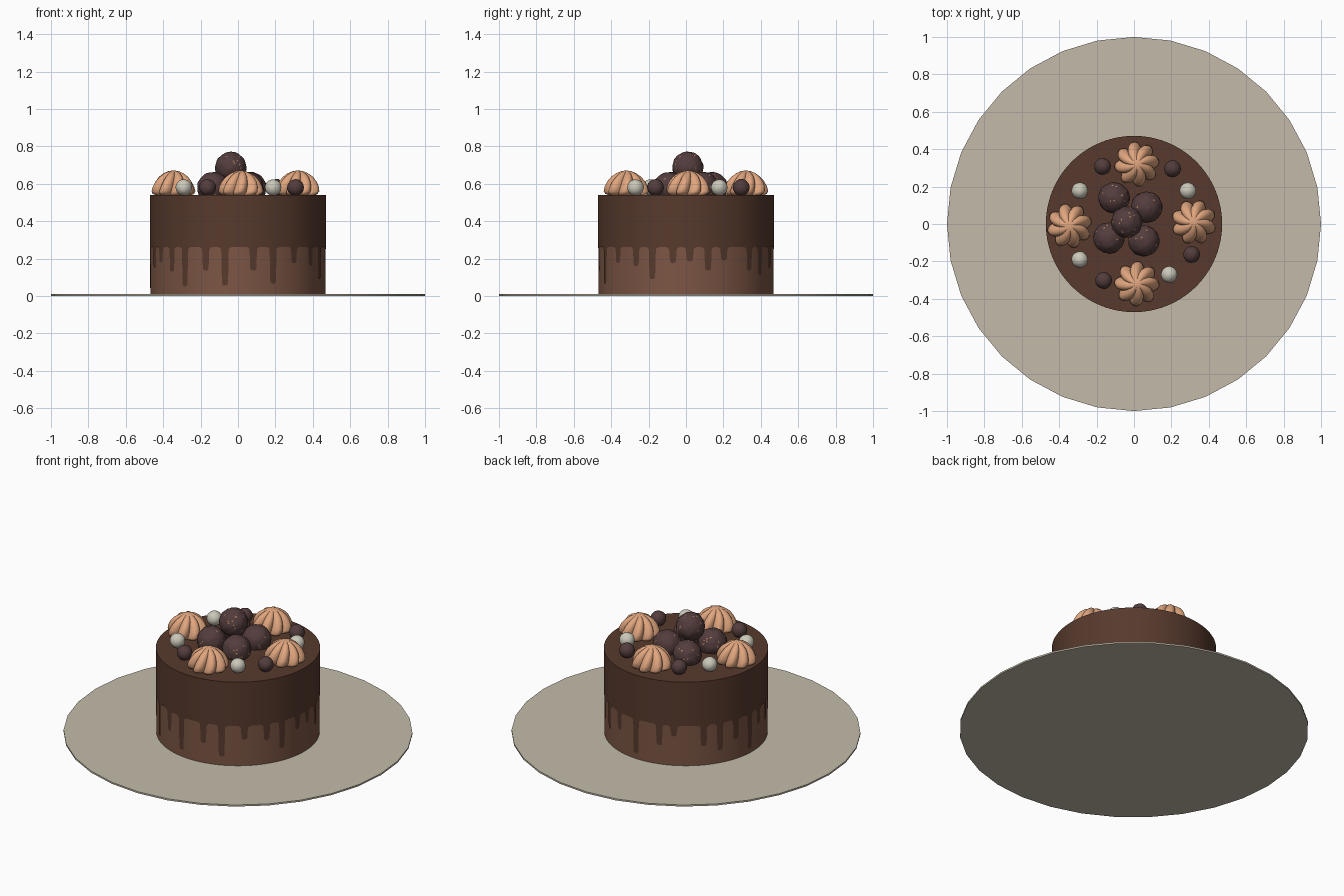
import bpy, bmesh, math, random
from mathutils import Vector, noise

if "Cube" in bpy.data.objects:
    bpy.data.objects.remove(bpy.data.objects["Cube"])

random.seed(4)


def mat(name, rgb):
    m = bpy.data.materials.new(name)
    m.diffuse_color = (*rgb, 1)
    m.use_nodes = True
    m.node_tree.nodes["Principled BSDF"].inputs["Base Color"].default_value = m.diffuse_color
    return m


PLATE = mat("stone plate", (0.55, 0.50, 0.40))
SPONGE = mat("milk chocolate", (0.20, 0.092, 0.058))
GLAZE = mat("dark chocolate", (0.095, 0.042, 0.026))
PEACH = mat("caramel cream", (0.75, 0.38, 0.21))
TRUFFLE = mat("truffle brown", (0.088, 0.046, 0.046))
SPECK = mat("nut speck", (0.45, 0.22, 0.11))
PEARL = mat("ivory pearl", (0.60, 0.58, 0.49))


def finish(bm, name, mats, angle=40):
    bmesh.ops.recalc_face_normals(bm, faces=bm.faces)
    me = bpy.data.meshes.new(name)
    bm.to_mesh(me)
    bm.free()
    for m in mats:
        me.materials.append(m)
    ob = bpy.data.objects.new(name, me)
    bpy.context.collection.objects.link(ob)
    bpy.ops.object.select_all(action='DESELECT')
    ob.select_set(True)
    bpy.context.view_layer.objects.active = ob
    bpy.ops.object.shade_smooth_by_angle(angle=math.radians(angle))
    return ob


def disc(name, r, z0, z1, sides, m):
    bm = bmesh.new()
    bmesh.ops.create_cone(bm, cap_ends=True, segments=sides, radius1=r, radius2=r, depth=z1 - z0)
    bmesh.ops.translate(bm, verts=bm.verts, vec=(0, 0, (z0 + z1) / 2))
    return finish(bm, name, [m], 30)


# plate and cake body
disc("plate", 1.0, 0.0, 0.01, 32, PLATE)
disc("cake_body", 0.468, 0.01, 0.535, 72, SPONGE)

# chocolate glaze: drip angle in degrees -> height of its tip
DRIPS = {-161: .15, -151: .18, -138.5: .13, -127: .05, -111.5: .135, -98.5: .055,
         -80: .135, -66.5: .065, -50.5: .175, -34.5: .16, -22.5: .09, -8.5: .175,
         2.5: .185, 14.5: .135, 25.5: .19, 46: .135, 57: .11, 71: .15, 87.5: .045,
         106: .13, 116.5: .195, 137.5: .13, 149.5: .09, 162.5: .135, 176: .04, 187: .16}


def glaze_edge(a):
    z = 0.262
    for c, tip in DRIPS.items():
        d = abs((a - c + 180) % 360 - 180)
        w, f = 2.1, 3.0
        if d < w:                       # rounded drip tip
            z = min(z, tip + 0.017 * (1 - math.sqrt(1 - (d / w) ** 2)))
        elif d < w + f:                 # arch between drips
            t = 1 - (d - w) / f
            z = min(z, 0.262 - 0.025 * (1 - math.sqrt(1 - t * t)))
    return z


bm = bmesh.new()
N, R = 720, 0.471
top, low = [], []
for i in range(N):
    a = 360 * i / N
    x, y = R * math.cos(math.radians(a)), R * math.sin(math.radians(a))
    top.append(bm.verts.new((x, y, 0.54)))
    low.append(bm.verts.new((x, y, glaze_edge(a))))
for i in range(N):
    j = (i + 1) % N
    bm.faces.new((low[i], low[j], top[j], top[i]))
bm.faces.new(top)
finish(bm, "chocolate_glaze", [GLAZE])


# piped cream stars: lobed, slightly twisted domes
def cream_star(name, x, y, turn):
    bm = bmesh.new()
    profile = [(0.085, 0.536), (0.110, 0.546), (0.118, 0.560), (0.113, 0.585), (0.100, 0.612),
               (0.080, 0.637), (0.054, 0.656), (0.028, 0.667)]
    n, rings = 96, []
    for k, (r, z) in enumerate(profile):
        ring = []
        for i in range(n):
            a = 2 * math.pi * i / n
            lobe = abs(math.cos(4 * a))          # eight rounded ribs, sharp grooves
            rr = r * (0.76 + 0.26 * lobe ** 0.9)
            b = a + turn + 0.07 * k
            ring.append(bm.verts.new((x + rr * math.cos(b), y + rr * math.sin(b), z)))
        rings.append(ring)
    for lo, hi in zip(rings, rings[1:]):
        for i in range(n):
            j = (i + 1) % n
            bm.faces.new((lo[i], lo[j], hi[j], hi[i]))
    tip = bm.verts.new((x, y, 0.672))
    for i in range(n):
        bm.faces.new((rings[-1][i], rings[-1][(i + 1) % n], tip))
    bm.faces.new(rings[0])
    finish(bm, name, [PEACH], 50)


for i, (x, y) in enumerate([(.015, .32), (.32, .01), (.015, -.32), (-.345, -.01)]):
    cream_star(f"cream_star_{i + 1}", x, y, 0.3 * i)


# balls: lumpy truffles with nut specks, small balls and pearls
def ball(name, p, r, mats, lump=0.0, specks=0, detail=3):
    bm = bmesh.new()
    bmesh.ops.create_icosphere(bm, subdivisions=detail, radius=r)
    for v in bm.verts:
        v.co *= 1 + lump * noise.noise(v.co * 45 + Vector(p) * 20)
    if specks:
        bm.faces.ensure_lookup_table()
        for f in random.sample(list(bm.faces), specks):
            f.material_index = 1
    bmesh.ops.translate(bm, verts=bm.verts, vec=p)
    finish(bm, name, mats, 60)


for i, p in enumerate([(-.107, .14, .58), (.068, .09, .58), (.053, -.09, .58),
                       (-.134, -.075, .58), (-.038, .01, .688)]):
    ball(f"truffle_{i + 1}", p, 0.083, [TRUFFLE, SPECK], 0.05, 22, 4)

for i, (x, y) in enumerate([(-.168, .308), (.206, .295), (.308, -.163), (-.162, -.302)]):
    ball(f"small_truffle_{i + 1}", (x, y, 0.58), 0.045, [TRUFFLE], 0.04)

for i, (x, y) in enumerate([(-.29, .178), (.288, .178), (-.29, -.19), (.188, -.27)]):
    ball(f"pearl_{i + 1}", (x, y, 0.58), 0.044, [PEARL], 0.04)
